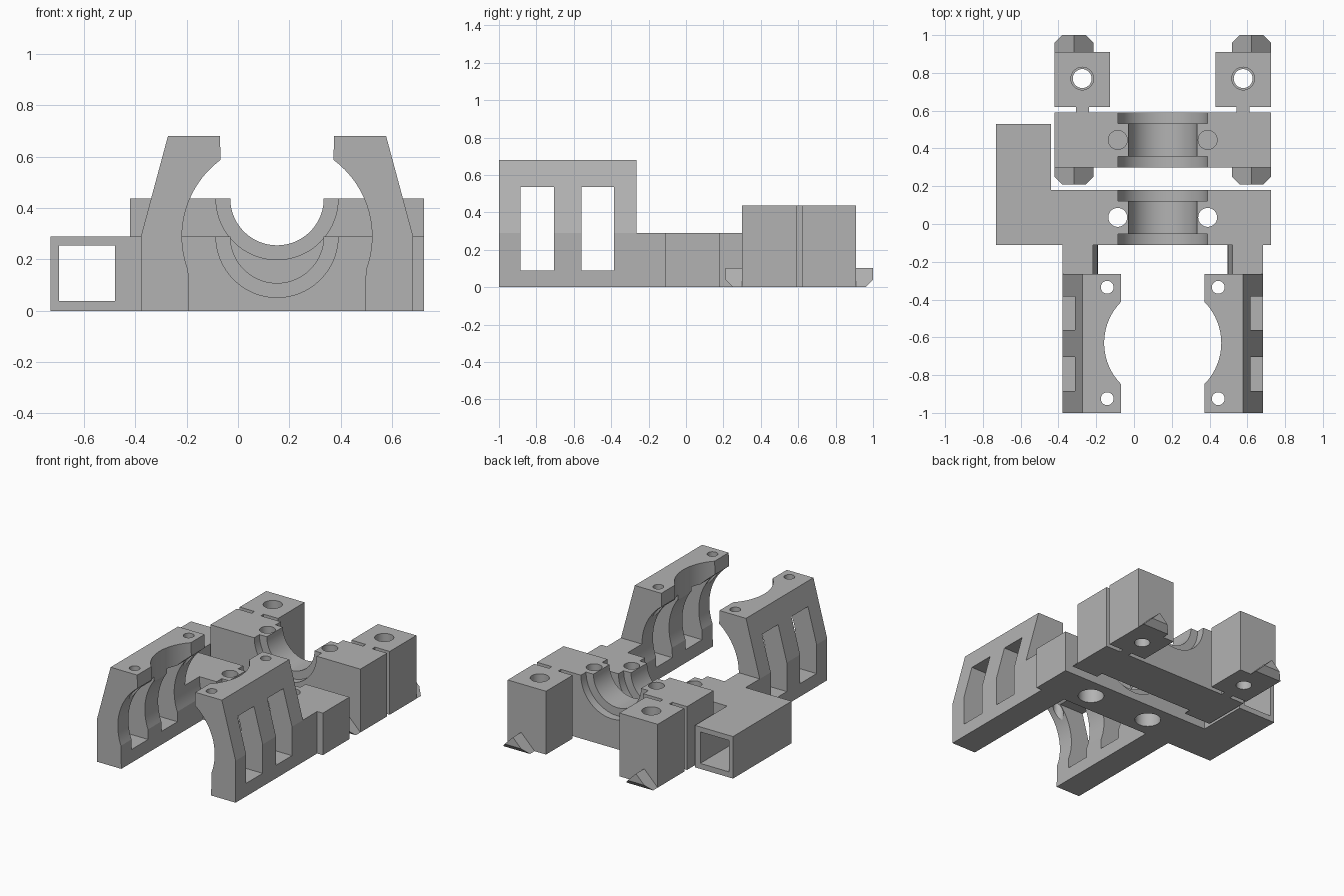
import bpy, bmesh, math
from mathutils import Vector

old = bpy.data.objects.get("Cube")
if old:
    bpy.data.objects.remove(old, do_unlink=True)

grey = bpy.data.materials.new("plain grey")
grey.use_nodes = True
COL = (0.45, 0.45, 0.45, 1)
grey.diffuse_color = COL
grey.node_tree.nodes["Principled BSDF"].inputs["Base Color"].default_value = COL

CX = 0.152          # centre line of the clamp


def prism(name, pts, axis, lo, hi):
    """Extrude a 2D outline along x (y,z outline), y (x,z) or z (x,y)."""
    place = {"x": lambda p, t: (t, p[0], p[1]),
             "y": lambda p, t: (p[0], t, p[1]),
             "z": lambda p, t: (p[0], p[1], t)}[axis]
    bm = bmesh.new()
    face = bm.faces.new([bm.verts.new(place(p, lo)) for p in pts])
    ext = bmesh.ops.extrude_face_region(bm, geom=[face])
    move = Vector(place((0, 0), hi - lo))
    bmesh.ops.translate(bm, vec=move,
                        verts=[g for g in ext["geom"] if isinstance(g, bmesh.types.BMVert)])
    bmesh.ops.recalc_face_normals(bm, faces=bm.faces)
    me = bpy.data.meshes.new(name)
    bm.to_mesh(me)
    bm.free()
    ob = bpy.data.objects.new(name, me)
    me.materials.append(grey)
    bpy.context.collection.objects.link(ob)
    return ob


def box(name, x, y, z):
    return prism(name, [(x[0], y[0]), (x[1], y[0]), (x[1], y[1]), (x[0], y[1])], "z", *z)


def cyl(c, r, axis, lo, hi, n=64):
    ring = [(c[0] + r * math.cos(i * math.tau / n), c[1] + r * math.sin(i * math.tau / n))
            for i in range(n)]
    return prism("cutter", ring, axis, lo, hi)


def carve(ob, cutters):
    """Subtract every cutter, bake the result and drop the cutters."""
    for c in cutters:
        m = ob.modifiers.new("cut", "BOOLEAN")
        m.operation, m.solver, m.object = "DIFFERENCE", "EXACT", c
    bpy.context.view_layer.update()
    deps = bpy.context.evaluated_depsgraph_get()
    baked = bpy.data.meshes.new_from_object(ob.evaluated_get(deps))
    ob.modifiers.clear()
    ob.data = baked
    for c in cutters:
        bpy.data.objects.remove(c, do_unlink=True)


def bearing_cutters(y0, y1, z):
    """Half-round seat with a wider groove at both ends."""
    seat = cyl((CX, z), 0.182, "y", y0 - 0.1, y1 + 0.1, 96)
    ends = [cyl((CX, z), 0.238, "y", a, b, 96)
            for a, b in ((y0 - 0.1, y0 + 0.057), (y1 - 0.057, y1 + 0.1))]
    return [seat] + ends


# Mirrored clamp arms, links, feet
arc = []
a0, a1 = math.atan2(-0.13, 0.343), math.atan2(0.30, 0.222)
for i in range(25):
    a = a0 + (a1 - a0) * i / 24
    arc.append((0.37 * math.cos(a), 0.29 + 0.37 * math.sin(a)))

for side, s in (("right", -1), ("left", 1)):
    def X(u):
        return CX + s * u

    def span(u, v):
        return sorted((X(u), X(v)))

    # Arm with two windows, a scooped lip and screw holes
    outline = [(0.53, 0), (0.343, 0)] + arc + [(0.222, 0.68), (0.425, 0.68), (0.53, 0.29)]
    arm = prism(side + "_clamp_arm", [(X(u), z) for u, z in outline], "y", -1, -0.265)
    cuts = [box("cutter", span(0.1, 0.7), y, (0.09, 0.535))
            for y in ((-0.885, -0.705), (-0.56, -0.385))]
    cuts.append(cyl((CX, -0.63), 0.31, "z", 0.3, 0.8, 96))
    cuts += [cyl((X(0.294), y), 0.034, "z", 0.4, 0.8, 32) for y in (-0.925, -0.335)]
    carve(arm, cuts)

    # Low link joining the arm to the front bearing block
    low = [(0.53, 0), (0.343, 0)] + [p for p in arc if p[1] < 0.288] + [(0.37, 0.29), (0.53, 0.29)]
    prism(side + "_arm_link", [(X(u), z) for u, z in low], "y", -0.265, -0.11)

    # Rear foot with a stepped bolt hole, and the thin neck holding it
    foot = box(side + "_rear_foot", span(0.28, 0.573), (0.62, 0.91), (0, 0.437))
    carve(foot, [cyl((X(0.426), 0.77), 0.05, "z", -0.1, 0.6, 48),
                 cyl((X(0.426), 0.77), 0.06, "z", 0.12, 0.6, 48)])
    box(side + "_foot_neck", span(0.39, 0.46), (0.59, 0.62), (0, 0.437))

    # Ridged tongues, chamfered underneath at the tip
    ridge = [(X(0.573), 0), (X(0.47), 0.103), (X(0.367), 0)]
    for label, root, d in (("front", 0.30, -1), ("back", 0.91, 1)):
        tip = root + d * 0.09
        tongue = prism(side + "_" + label + "_tongue", ridge, "y", *sorted((root, tip)))
        wedge = [(tip - d * 0.06, -0.02), (tip + d * 0.02, -0.02), (tip + d * 0.02, 0.06)]
        carve(tongue, [prism("cutter", wedge, "x", -1, 1)])

# Front bearing block with counterbored bolt holes
front = box("front_bearing_block", (-0.44, 0.725), (-0.11, 0.18), (0, 0.29))
cuts = bearing_cutters(-0.11, 0.18, 0.29)
for u in (-0.238, 0.238):
    cuts.append(cyl((CX + u, 0.035), 0.05, "z", -0.1, 0.5, 48))
    cuts.append(cyl((CX + u, 0.035), 0.083, "z", -0.1, 0.1, 48))
carve(front, cuts)

# Hollow side channel
channel = box("side_channel", (-0.73, -0.44), (-0.11, 0.53), (0, 0.29))
carve(channel, [box("cutter", (-0.698, -0.48), (-0.3, 0.7), (0.038, 0.255))])

# Rear bearing block with blind screw holes
rear = box("rear_bearing_block", (-0.421, 0.725), (0.30, 0.59), (0, 0.437))
cuts = bearing_cutters(0.30, 0.59, 0.437)
cuts += [cyl((CX + u, 0.445), 0.05, "z", 0.1, 0.6, 48) for u in (-0.238, 0.238)]
carve(rear, cuts)

# Smooth the round surfaces, keep the edges crisp
bpy.ops.object.select_all(action="DESELECT")
for ob in bpy.context.collection.objects:
    if ob.type == "MESH" and ob.data.materials and ob.data.materials[0] == grey:
        ob.select_set(True)
        bpy.context.view_layer.objects.active = ob
bpy.ops.object.shade_smooth_by_angle(angle=math.radians(12))
